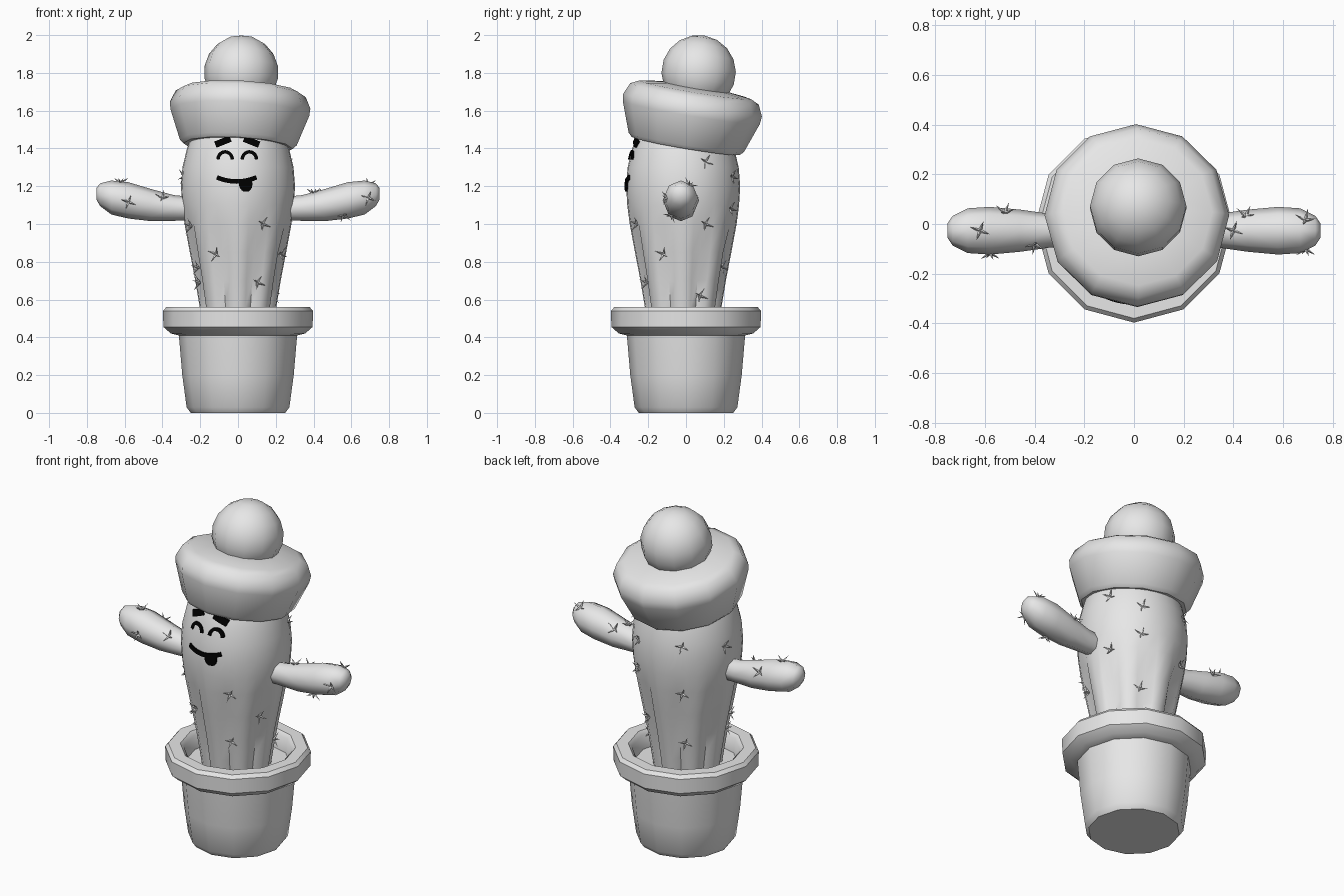
import bpy, bmesh, math
from mathutils import Vector, Matrix

if "Cube" in bpy.data.objects:
    bpy.data.objects.remove(bpy.data.objects["Cube"])

def material(name, v):
    m = bpy.data.materials.new(name)
    m.diffuse_color = (v, v, v, 1)
    m.use_nodes = True
    m.node_tree.nodes["Principled BSDF"].inputs["Base Color"].default_value = m.diffuse_color
    return m

GREY = material("light_grey", 0.8)
BLACK = material("black", 0.0)

def finish(name, bm, mat, angle=40):
    bmesh.ops.recalc_face_normals(bm, faces=bm.faces)
    me = bpy.data.meshes.new(name)
    bm.to_mesh(me)
    bm.free()
    me.materials.append(mat)
    ob = bpy.data.objects.new(name, me)
    bpy.context.collection.objects.link(ob)
    bpy.ops.object.select_all(action='DESELECT')
    ob.select_set(True)
    bpy.context.view_layer.objects.active = ob
    if angle:
        bpy.ops.object.shade_smooth_by_angle(angle=math.radians(angle))
    return ob

def skin(bm, rings):
    """Bridge equal-sized rings of points and cap both ends."""
    loops = [[bm.verts.new(p) for p in r] for r in rings]
    n = len(loops[0])
    for a, b in zip(loops, loops[1:]):
        for i in range(n):
            j = (i + 1) % n
            bm.faces.new((a[i], a[j], b[j], b[i]))
    bm.faces.new(loops[0])
    bm.faces.new(loops[-1])

def ring(r, z, n):
    return [Vector((r * math.cos(t), r * math.sin(t), z))
            for t in (2 * math.pi * i / n for i in range(n))]

def lathe(name, profile, n, matrix=Matrix(), angle=40):
    bm = bmesh.new()
    skin(bm, [ring(r, z, n) for r, z in profile])
    bm.transform(matrix)
    return finish(name, bm, GREY, angle)

def interp(table, t):
    for (a, va), (b, vb) in zip(table, table[1:]):
        if t <= b:
            return va + (vb - va) * max(0, (t - a) / (b - a))
    return table[-1][1]

# Pot with a thick rim and a recessed floor
lathe("pot", [(0.25, 0), (0.272, 0.03), (0.295, 0.2), (0.313, 0.41), (0.355, 0.42),
              (0.395, 0.455), (0.397, 0.54), (0.38, 0.56), (0.315, 0.56),
              (0.295, 0.54), (0.285, 0.46)], 12)

# Cactus body with grooves fading out upwards
CY = -0.015
BODY = [(0.44, 0.185), (0.56, 0.203), (0.7, 0.226), (0.85, 0.255), (1.0, 0.283),
        (1.1, 0.296), (1.2, 0.302), (1.3, 0.294), (1.4, 0.27), (1.48, 0.242), (1.55, 0.2)]
bm = bmesh.new()
rings = []
for z, r in BODY:
    depth = 0.03 * min(1, max(0, (1.1 - z) / 0.22))
    pts = ring(1, 0, 32)
    rings.append([Vector((p.x * (r - depth * (i % 4 == 2)),
                          p.y * (r - depth * (i % 4 == 2)) + CY, z))
                  for i, p in enumerate(pts)])
skin(bm, rings)
finish("cactus_body", bm, GREY, 60)

# Arms, mirrored left and right: x, centre height, radius
ARM = [(0.22, 1.08, 0.06), (0.34, 1.085, 0.068), (0.46, 1.10, 0.085), (0.58, 1.125, 0.096),
       (0.67, 1.14, 0.09), (0.73, 1.155, 0.06), (0.75, 1.16, 0.03)]
AY = -0.027
for side, name in ((1, "right_arm"), (-1, "left_arm")):
    bm = bmesh.new()
    skin(bm, [[Vector((side * x, AY + p.x, zc + p.y)) for p in ring(r, 0, 8)]
              for x, zc, r in ARM])
    finish(name, bm, GREY, 60)

# Tilted hat and its bobble
tilt = (Matrix.Translation((0.01, 0.03, 1.6)) @ Matrix.Rotation(math.radians(3), 4, 'Y')
        @ Matrix.Rotation(math.radians(-9.5), 4, 'X'))
lathe("hat", [(0.25, -0.19), (0.29, -0.19), (0.31, -0.17), (0.368, -0.01), (0.372, 0.03),
              (0.345, 0.09), (0.30, 0.112), (0.15, 0.13)], 12, tilt)
bm = bmesh.new()
bmesh.ops.create_uvsphere(bm, u_segments=12, v_segments=9, radius=0.197)
bm.transform(Matrix.Translation((0.017, 0.067, 1.803))
             @ Matrix.Rotation(math.radians(-9.5), 4, 'X'))
finish("hat_bobble", bm, GREY, 60)

# Thorns: four thin splayed points per cluster
thorns = bmesh.new()

def thorn(pos, normal):
    normal = normal.normalized()
    u = normal.orthogonal().normalized()
    v = normal.cross(u)
    for k in range(4):
        a = math.radians(90 * k + 25)
        out = u * math.cos(a) + v * math.sin(a)
        d = out * 0.042 + normal * 0.026
        m = (Matrix.Translation(pos - normal * 0.003 + d / 2)
             @ d.to_track_quat('Z', 'Y').to_matrix().to_4x4())
        bmesh.ops.create_cone(thorns, cap_ends=True, segments=4, radius1=0.008,
                              radius2=0.0, depth=d.length, matrix=m)

# azimuth in degrees and height on the body
for az, z in ((25, 1.33), (25, 1.0), (-25, 0.84), (25, 0.62), (-62, 1.0), (-62, 0.69),
              (-118, 0.84), (61, 1.25), (60, 1.08), (60, 0.77), (119, 1.28), (119, 0.99),
              (122, 0.67), (168, 1.25), (205, 0.77), (200, 0.69), (205, 0.99)):
    d = Vector((math.cos(math.radians(az)), math.sin(math.radians(az)), 0))
    thorn(d * (interp(BODY, z) - 0.004) + Vector((0, CY, z)), d)

# x and angle around each arm (0 is back, 90 is up)
for x, a in ((0.69, 185), (0.56, 235), (0.40, 90), (0.45, 40), (0.69, 55),
             (-0.58, 185), (-0.62, 90), (-0.52, 30), (-0.40, 140)):
    a = math.radians(a)
    zc = interp([(p[0], p[1]) for p in ARM], abs(x))
    r = interp([(p[0], p[2]) for p in ARM], abs(x)) - 0.004
    d = Vector((0, math.cos(a), math.sin(a)))
    thorn(Vector((x, AY, zc)) + d * r, d)
finish("thorns", thorns, GREY, 0)

# Face plates wrapped on the front of the body
def on_body(x, z, lift):
    r = interp(BODY, z) + lift
    return Vector((x, CY - math.sqrt(r * r - x * x), z))

def stroke(name, pts, widths):
    """Thin raised band following a line of (x, z) points."""
    bm = bmesh.new()
    rings = []
    for i, (x, z) in enumerate(pts):
        a, b = pts[max(0, i - 1)], pts[min(len(pts) - 1, i + 1)]
        t = Vector((b[0] - a[0], b[1] - a[1])).normalized()
        w = widths[i] if isinstance(widths, list) else widths
        nx, nz = -t.y * w / 2, t.x * w / 2
        rings.append([on_body(x + s * nx, z + s * nz, h)
                      for s, h in ((-1, 0.0), (1, 0.0), (1, 0.009), (-1, 0.009))])
    skin(bm, rings)
    finish(name, bm, BLACK, 0)

for s, side in ((-1, "left"), (1, "right")):
    cx = s * 0.064 - 0.004
    stroke(side + "_eyebrow", [(s * (0.036 + 0.02 * i) - 0.004, 1.452 - 0.008 * i)
                               for i in range(5)], 0.034)
    stroke(side + "_eye", [(cx + 0.038 * math.cos(math.pi * i / 10),
                            1.342 + 0.04 * math.sin(math.pi * i / 10))
                           for i in range(11)], 0.018)

stroke("mouth", [(-0.112 + 0.021 * i, 1.225 + 0.022 * ((i - 5) / 5) ** 2)
                 for i in range(11)], 0.024)
stroke("tongue", [(0.04, 1.228), (0.041, 1.205), (0.042, 1.19), (0.042, 1.178), (0.042, 1.172)],
       [0.07, 0.07, 0.062, 0.044, 0.026])
